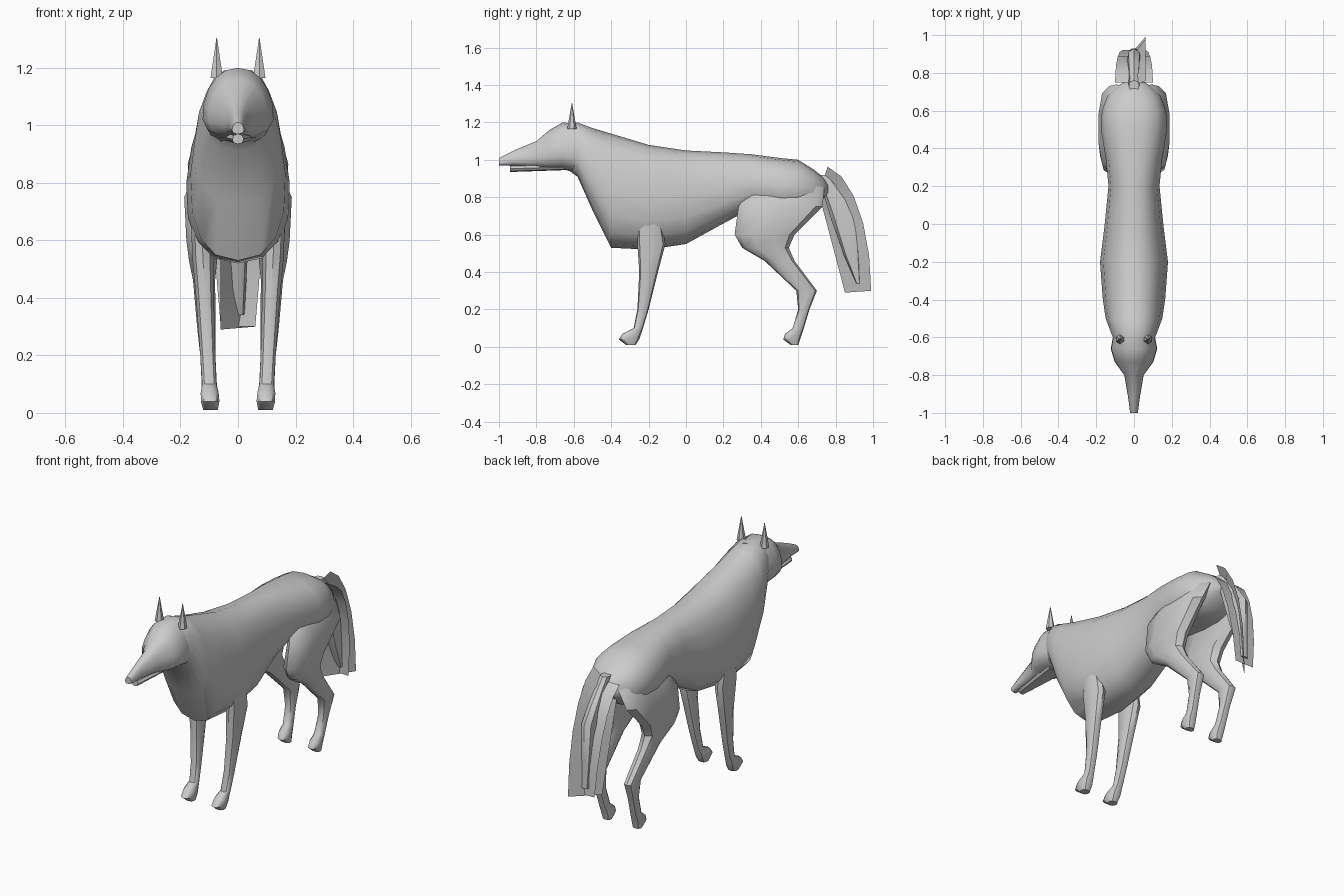
import bpy
import bmesh
import math
from mathutils import Vector, Matrix

if "Cube" in bpy.data.objects:
    bpy.data.objects.remove(bpy.data.objects["Cube"], do_unlink=True)

grey = bpy.data.materials.new("plain grey")
grey.use_nodes = True
grey.diffuse_color = (0.6, 0.6, 0.6, 1)
shader = grey.node_tree.nodes["Principled BSDF"]
shader.inputs["Base Color"].default_value = grey.diffuse_color


def finish(name, bm):
    """Turn a bmesh into a grey, smooth shaded object."""
    mesh = bpy.data.meshes.new(name)
    bm.to_mesh(mesh)
    bm.free()
    mesh.materials.append(grey)
    obj = bpy.data.objects.new(name, mesh)
    bpy.context.collection.objects.link(obj)
    bpy.ops.object.select_all(action="DESELECT")
    obj.select_set(True)
    bpy.context.view_layer.objects.active = obj
    bpy.ops.object.shade_smooth_by_angle(angle=math.radians(40))


def rounded(value, power=0.85):
    """Square off a sine or cosine so that ovals become fuller."""
    return math.copysign(abs(value) ** power, value)


def loft(name, slices, sides, pear=0):
    """Skin a row of oval slices, each a centre, a half axis and a half width.
    A pear factor narrows the axis end of each oval and widens the other."""
    bm = bmesh.new()
    loops = []
    for centre, axis, width in slices:
        loop = []
        for i in range(sides):
            along = rounded(math.cos(math.tau * i / sides))
            across = rounded(math.sin(math.tau * i / sides)) * (1 - pear * along)
            loop.append(bm.verts.new(centre + axis * along + Vector((across * width, 0, 0))))
        loops.append(loop)
    for near, far in zip(loops, loops[1:]):
        for i in range(sides):
            bm.faces.new((near[i - 1], near[i], far[i], far[i - 1]))
    bm.faces.new(loops[0])
    bm.faces.new(loops[-1])
    bmesh.ops.recalc_face_normals(bm, faces=bm.faces)
    finish(name, bm)


def upright_loft(name, rows, sides=16, pear=0):
    """Rows of y, top, bottom, half width."""
    loft(name, [
        (Vector((0, y, (top + bottom) / 2)), Vector((0, 0, (top - bottom) / 2)), width)
        for y, top, bottom, width in rows
    ], sides, pear)


def level_loft(name, rows, side=0, sides=10):
    """Rows of z, front, rear; thickness follows depth. Limbs splay upward,
    then lean in over the hip."""
    slices = []
    for z, front, rear in rows:
        half = (rear - front) / 2
        splay = side * (0.095 + z / 20 - max(0, z - 0.75) / 2)
        width = min(0.057, 0.02 + half / 4)
        slices.append((Vector((splay, front + half, z)), Vector((0, half, 0)), width))
    loft(name, slices, sides)


def fur_card(name, left, right):
    """Flat strip of fur between two edges."""
    bm = bmesh.new()
    pairs = [(bm.verts.new(a), bm.verts.new(b)) for a, b in zip(left, right)]
    for (a, b), (c, d) in zip(pairs, pairs[1:]):
        bm.faces.new((a, b, d, c))
    finish(name, bm)


# Trunk: neck, deep chest, tucked belly, broad rump
upright_loft("body", [
    (-.65, 1.18, .96, .09),
    (-.58, 1.2, .91, .12),
    (-.5, 1.17, .73, .15),
    (-.4, 1.14, .53, .165),
    (-.2, 1.08, .52, .18),
    (0, 1.05, .55, .155),
    (.2, 1.04, .66, .135),
    (.35, 1.03, .74, .15),
    (.5, 1.01, .72, .175),
    (.6, 1, .72, .17),
    (.68, .95, .74, .14),
    (.73, .91, .79, .09),
    (.76, .87, .82, .04),
], pear=.08)

# Head with tapering muzzle, and the jaw below it
upright_loft("head", [
    (-1, 1.01, .97, .02),
    (-.92, 1.05, .97, .03),
    (-.8, 1.1, .96, .05),
    (-.73, 1.16, .95, .1),
    (-.66, 1.2, .95, .12),
    (-.55, 1.19, .92, .1),
], pear=.22)
upright_loft("lower_jaw", [(-.94, .97, .935, .02), (-.65, .98, .945, .06)], sides=8)

# Tail core
level_loft("tail", [
    (.92, .7, .76),
    (.8, .74, .86),
    (.7, .77, .93),
    (.5, .84, .93),
    (.34, .91, .93),
], sides=8)

# Two fur cards crossing along an elliptical arc down the tail
edges = {"left": [], "right": [], "inner": [], "outer": []}
steps = 5
for i in range(steps + 1):
    t = i / steps
    angle = math.radians(8 + 82 * t)
    outward = Vector((0, math.sin(angle), math.cos(angle)))
    centre = Vector((0, .72 + outward.y / 5, .3 + outward.z * .6))
    spread = Vector((.1 - .04 * t * t, 0, 0))
    edges["left"].append(centre + spread)
    edges["right"].append(centre - spread)
    edges["outer"].append(centre + outward * .07 + Vector((.06, 0, 0)))
    edges["inner"].append(Vector((-.06, .71 + .14 * t, .82 - .53 * t)))
fur_card("tail_fur_across", edges["right"], edges["left"])
fur_card("tail_fur_diagonal", edges["inner"], edges["outer"])

# Limbs from shoulder or hip down to the paw: z, front, rear
front_leg = [
    (.72, -.26, -.14),
    (.55, -.26, -.11),
    (.4, -.25, -.15),
    (.2, -.26, -.2),
    (.1, -.28, -.23),
    (.07, -.34, -.24),
    (.04, -.36, -.25),
    (.01, -.32, -.27),
]
hind_leg = [
    (.92, .47, .66),
    (.85, .35, .74),
    (.75, .28, .73),
    (.6, .26, .58),
    (.53, .3, .55),
    (.46, .42, .58),
    (.3, .59, .7),
    (.2, .6, .66),
    (.1, .57, .63),
    (.07, .53, .62),
    (.04, .52, .61),
    (.01, .56, .6),
]
for label, side in (("left", 1), ("right", -1)):
    level_loft(label + "_front_leg", front_leg, side)
    level_loft(label + "_hind_leg", hind_leg, side)

    # Thin pointed ear
    ear = bmesh.new()
    bmesh.ops.create_cone(ear, cap_ends=True, segments=6, radius1=.025, radius2=.001, depth=.14,
                          matrix=Matrix.Translation((side * .074, -.61, 1.235)))
    finish(label + "_ear", ear)
